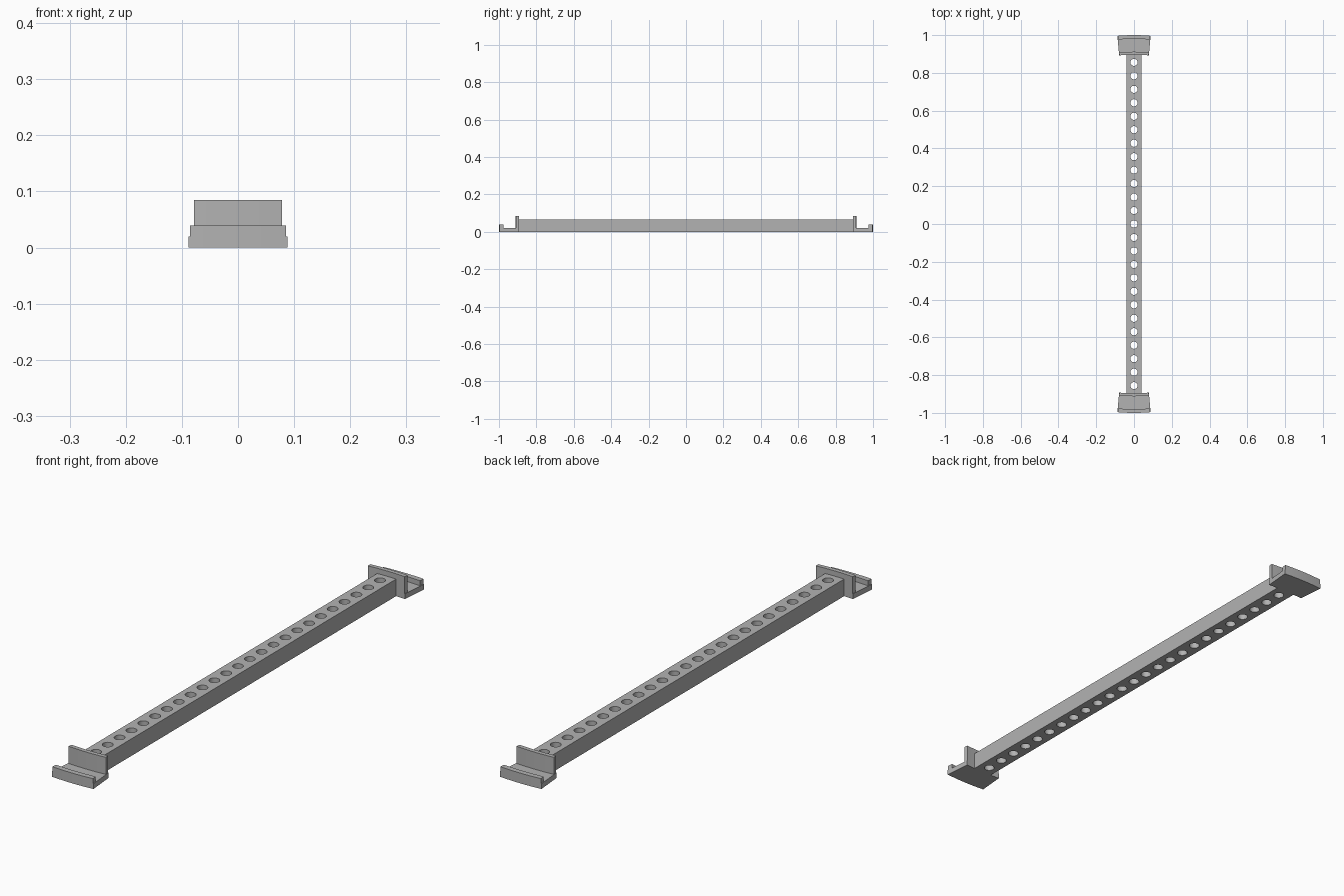
import bpy, bmesh
from math import sin, cos, pi

cube = bpy.data.objects.get("Cube")
if cube:
    bpy.data.objects.remove(cube, do_unlink=True)

grey = bpy.data.materials.new("mid grey")
grey.use_nodes = True
grey.diffuse_color = (0.45, 0.45, 0.45, 1)
grey.node_tree.nodes["Principled BSDF"].inputs["Base Color"].default_value = grey.diffuse_color


def make_object(name, bm):
    bmesh.ops.recalc_face_normals(bm, faces=bm.faces)
    mesh = bpy.data.meshes.new(name)
    bm.to_mesh(mesh)
    bm.free()
    mesh.materials.append(grey)
    obj = bpy.data.objects.new(name, mesh)
    bpy.context.collection.objects.link(obj)
    return obj


def sweep_arc(name, profile, half_angle, side, steps=8):
    """Sweep a (radius, height) profile around the centre, at the back (1) or front (-1)."""
    bm = bmesh.new()
    rings = []
    for i in range(steps + 1):
        a = half_angle * (2 * i / steps - 1)
        rings.append([bm.verts.new((r * sin(a), side * r * cos(a), z)) for r, z in profile])
    n = len(profile)
    for a, b in zip(rings, rings[1:]):
        for j in range(n):
            k = (j + 1) % n
            bm.faces.new((a[j], a[k], b[k], b[j]))
    bm.faces.new(rings[0])
    bm.faces.new(rings[-1])
    return make_object(name, bm)


def ring_box(r0, r1, z0, z1):
    return [(r0, z0), (r1, z0), (r1, z1), (r0, z1)]


# Perforated beam
bm = bmesh.new()
bmesh.ops.create_cube(bm, size=1)
bmesh.ops.scale(bm, vec=(0.08, 1.792, 0.065), verts=bm.verts)
bmesh.ops.translate(bm, vec=(0, 0, 0.0325), verts=bm.verts)
beam = make_object("perforated_beam", bm)

# Row of round hole cutters
bm = bmesh.new()
for i in range(-12, 13):
    hole = bmesh.ops.create_cone(bm, cap_ends=True, segments=32, radius1=0.019, radius2=0.019, depth=0.2)
    bmesh.ops.translate(bm, vec=(0, i * 0.0713, 0.03), verts=hole["verts"])
cutter = make_object("hole_cutter", bm)
cutter.hide_render = True

cut = beam.modifiers.new("holes", "BOOLEAN")
cut.operation = "DIFFERENCE"
cut.solver = "EXACT"
cut.object = cutter
bpy.context.view_layer.objects.active = beam
bpy.ops.object.modifier_apply(modifier=cut.name)
bpy.data.objects.remove(cutter, do_unlink=True)

# Curved end brackets: floor plate, inner wall, outer lip
for label, side in (("front", -1), ("back", 1)):
    sweep_arc(label + "_floor_plate", ring_box(0.896, 1.0, 0, 0.02), 0.088, side)
    sweep_arc(label + "_inner_wall", ring_box(0.896, 0.912, 0.02, 0.085), 0.0865, side)
    sweep_arc(label + "_outer_lip", ring_box(0.98, 1.0, 0.02, 0.039), 0.0855, side)

# Smooth the hole walls and arcs, keep edges sharp
for obj in bpy.context.collection.objects:
    obj.select_set(obj.type == "MESH")
bpy.ops.object.shade_smooth_by_angle(angle=pi / 6)
